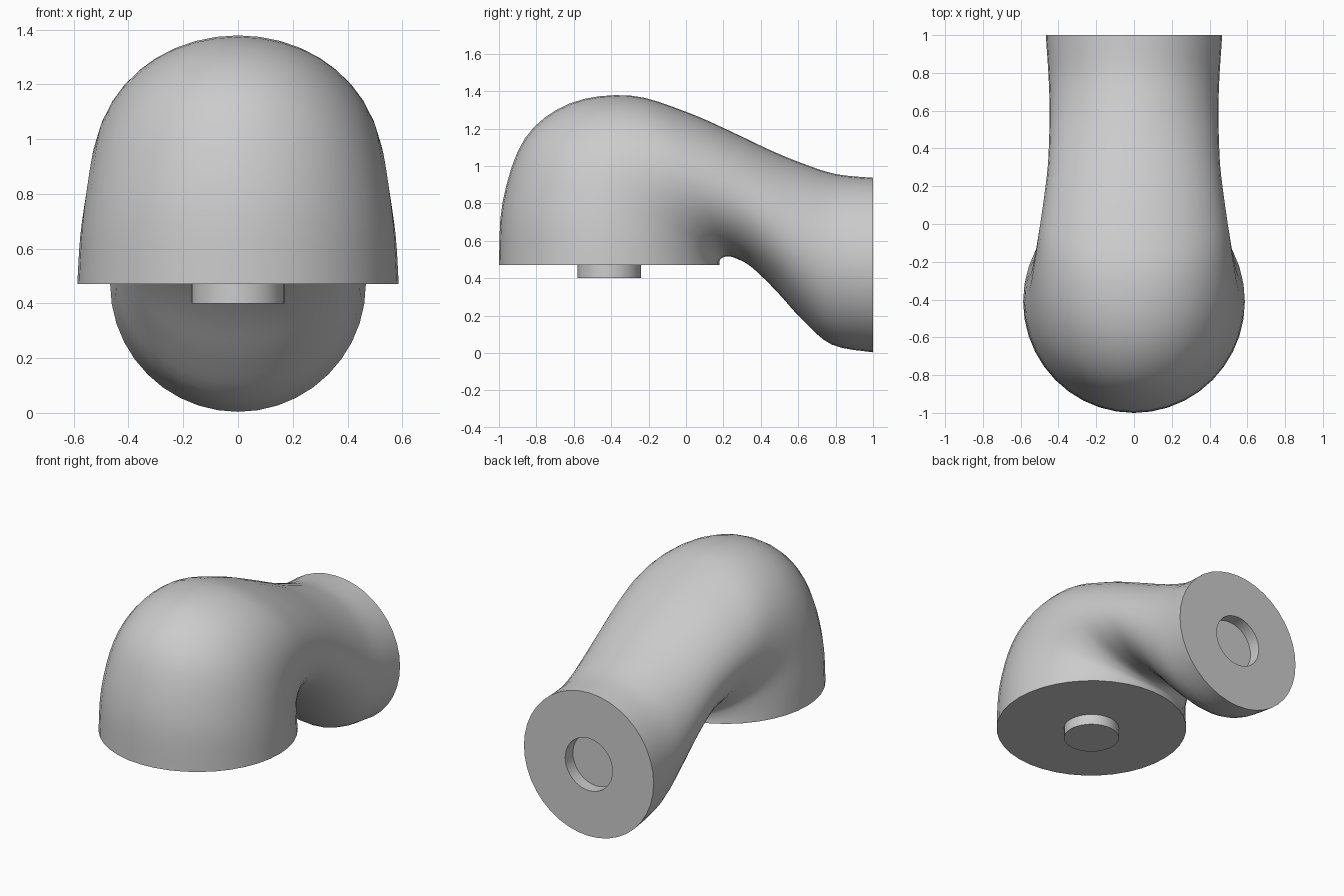
import bpy, bmesh, math
from mathutils import Vector

cube = bpy.data.objects.get("Cube")
if cube:
    bpy.data.objects.remove(cube, do_unlink=True)

SEGMENTS = 40
STEPS = 4

grey = bpy.data.materials.new("plain grey")
grey.use_nodes = True
colour = (0.6, 0.6, 0.6, 1)
grey.diffuse_color = colour
grey.node_tree.nodes["Principled BSDF"].inputs["Base Color"].default_value = colour

# Elbow sections: outer point (y, z), inner point (y, z), half width
STATIONS = [
    (-1.0, .47, .18, .47, .587),
    (-.98, .81, .178, .485, .576),
    (-.86, 1.15, .185, .502, .55),
    (-.62, 1.335, .2, .512, .527),
    (-.3, 1.377, .225, .517, .502),
    (0, 1.29, .27, .505, .477),
    (.25, 1.18, .35, .46, .457),
    (.45, 1.085, .48, .335, .449),
    (.62, 1.015, .62, .18, .447),
    (.8, .957, .78, .045, .453),
    (1, .937, 1, .004, .467),
]


def smooth_stations(points):
    """Catmull-Rom interpolation through the sections."""
    pts = [Vector(p) for p in points]
    pts = [pts[0]] + pts + [pts[-1]]
    result = []
    for a, b, c, d in zip(pts, pts[1:], pts[2:], pts[3:]):
        for i in range(STEPS):
            t = i / STEPS
            result.append(b + (c - a) * (t / 2)
                          + (a * 2 - b * 5 + c * 4 - d) * (t * t / 2)
                          + (b * 3 - a - c * 3 + d) * (t ** 3 / 2))
    return result + [pts[-1]]


def ring(bm, centre, side, up):
    verts = []
    for i in range(SEGMENTS):
        a = math.tau * i / SEGMENTS
        verts.append(bm.verts.new(centre + side * math.cos(a) + up * math.sin(a)))
    return verts


def loft(name, sections):
    """Closed skin through (centre, side, up) ellipses."""
    bm = bmesh.new()
    rings = [ring(bm, *s) for s in sections]
    for r, s in zip(rings, rings[1:]):
        for i in range(SEGMENTS):
            j = (i + 1) % SEGMENTS
            bm.faces.new((r[i], r[j], s[j], s[i]))
    bm.faces.new(rings[0])
    bm.faces.new(rings[-1])
    bmesh.ops.recalc_face_normals(bm, faces=bm.faces)
    mesh = bpy.data.meshes.new(name)
    bm.to_mesh(mesh)
    bm.free()
    mesh.materials.append(grey)
    obj = bpy.data.objects.new(name, mesh)
    bpy.context.collection.objects.link(obj)
    bpy.ops.object.select_all(action='DESELECT')
    obj.select_set(True)
    bpy.context.view_layer.objects.active = obj
    bpy.ops.object.shade_smooth_by_angle(angle=math.radians(40))
    return obj


# Elbow body, ending in a round socket sunk into the back face
sections = []
for oy, oz, iy, iz, width in smooth_stations(STATIONS):
    outer, inner = Vector((0, oy, oz)), Vector((0, iy, iz))
    sections.append(((outer + inner) / 2, Vector((width, 0, 0)), (outer - inner) / 2))
PEG = 0.17
for y in (1, 0.92):
    sections.append((Vector((0, y, .47)), Vector((PEG, 0, 0)), Vector((0, 0, PEG))))
loft("elbow_body", sections)

# Round peg under the open end
loft("connecting_peg", [(Vector((0, -.41, z)), Vector((PEG, 0, 0)), Vector((0, PEG, 0)))
                        for z in (.40, .48)])
